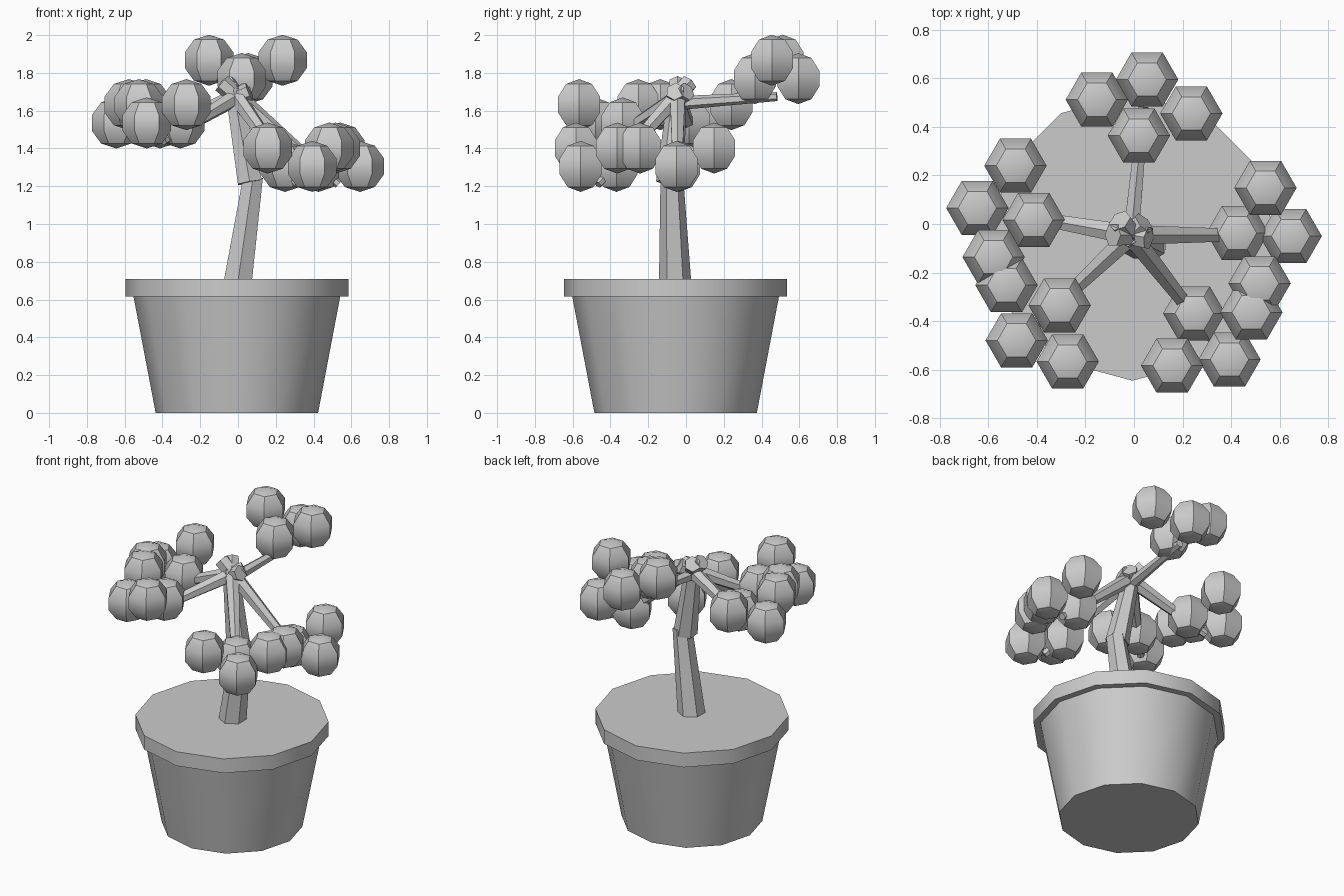
import bpy, bmesh, math
from mathutils import Vector

if "Cube" in bpy.data.objects:
    bpy.data.objects.remove(bpy.data.objects["Cube"])

grey = bpy.data.materials.new("plain_grey")
grey.diffuse_color = (0.6, 0.6, 0.6, 1)
grey.use_nodes = True
grey.node_tree.nodes["Principled BSDF"].inputs["Base Color"].default_value = grey.diffuse_color


def finish(name, bm, location=(0, 0, 0)):
    """Turn a bmesh into an object, smooth below 35 degrees."""
    bmesh.ops.recalc_face_normals(bm, faces=bm.faces[:])
    mesh = bpy.data.meshes.new(name)
    bm.to_mesh(mesh)
    bm.free()
    mesh.materials.append(grey)
    obj = bpy.data.objects.new(name, mesh)
    obj.location = location
    bpy.context.collection.objects.link(obj)
    bpy.ops.object.select_all(action='DESELECT')
    obj.select_set(True)
    bpy.context.view_layer.objects.active = obj
    bpy.ops.object.shade_smooth_by_angle(angle=math.radians(35))
    return obj


def lathe(name, profile, sides, location=(0, 0, 0)):
    """Spin (radius, z) points round z; zero radius makes a pole, open ends get a cap."""
    bm = bmesh.new()
    rings = []
    for r, z in profile:
        n = sides if r > 0 else 1
        rings.append([bm.verts.new((r * math.cos(math.tau * i / sides),
                                    r * math.sin(math.tau * i / sides), z)) for i in range(n)])
    for a, b in zip(rings, rings[1:]):
        for i in range(sides):
            j = (i + 1) % sides
            quad = [a[i % len(a)], a[j % len(a)], b[j % len(b)], b[i % len(b)]]
            bm.faces.new(list(dict.fromkeys(quad)))
    for ring in (rings[0], rings[-1]):
        if len(ring) > 1:
            bm.faces.new(ring)
    return finish(name, bm, location)


def limb(name, start, end, r1, r2):
    """Tapered six-sided stick between two points, one corner edge facing +y or up."""
    start, end = Vector(start), Vector(end)
    d = (end - start).normalized()
    ref = Vector((0, 1, 0)) if abs(d.z) > 0.9 else Vector((0, 0, 1))
    u = (ref - d * ref.dot(d)).normalized()
    v = d.cross(u)
    bm = bmesh.new()
    rings = []
    for p, r in ((start, r1), (end, r2)):
        rings.append([bm.verts.new(p + r * (u * math.cos(k * math.pi / 3) + v * math.sin(k * math.pi / 3)))
                      for k in range(6)])
    a, b = rings
    for i in range(6):
        j = (i + 1) % 6
        bm.faces.new((a[i], a[j], b[j], b[i]))
    bm.faces.new(a)
    bm.faces.new(b)
    return finish(name, bm)


# Pot with overhanging rim, filled to the top
lathe("pot", [(0.43, 0), (0.547, 0.615), (0.59, 0.615), (0.59, 0.71)], 12, (-0.006, -0.055, 0))

# Bent trunk in two pieces
limb("trunk_lower", (0, -0.058, 0.70), (0.08, -0.075, 1.25), 0.085, 0.06)
limb("trunk_upper", (0.063, -0.085, 1.22), (-0.025, -0.045, 1.71), 0.074, 0.048)

# Leaf clusters: (low z, back length of branch, hub z, anchor, outer, side, side)
clusters = {
    "back": (1.77, 0.04, 1.64, (0.02, 0.364), (0.054, 0.595), (-0.153, 0.512), (0.236, 0.455)),
    "right": (1.305, 0.10, 1.68, (0.426, -0.037), (0.645, -0.05), (0.541, 0.149), (0.517, -0.244)),
    "front_right": (1.305, 0.10, 1.68, (0.248, -0.368), (0.393, -0.558), (0.483, -0.364), (0.157, -0.583)),
    "front_left": (1.535, 0.08, 1.67, (-0.306, -0.335), (-0.483, -0.479), (-0.525, -0.252), (-0.273, -0.566)),
    "left": (1.535, 0.08, 1.67, (-0.413, 0.017), (-0.645, 0.066), (-0.488, 0.24), (-0.578, -0.136)),
}
R = 0.135
ball = [(R * math.sin(k * math.pi / 5) if 0 < k < 5 else 0, -R * math.cos(k * math.pi / 5)) for k in range(6)]

for side, (z, back, hub_z, *spots) in clusters.items():
    # Branch runs through the hub to the middle of its cluster
    hub = Vector((-0.012, -0.045, hub_z))
    tip = Vector((sum(s[0] for s in spots) / 4, sum(s[1] for s in spots) / 4, z - 0.095))
    limb("branch_" + side, hub - (tip - hub).normalized() * back, tip, 0.05 if back > 0.05 else 0.038, 0.024)
    # Two low and two raised leaf balls
    for i, (x, y) in enumerate(spots):
        lathe(f"leaf_ball_{side}_{i + 1}", ball, 6, (x, y, z if i < 2 else z + 0.097))
